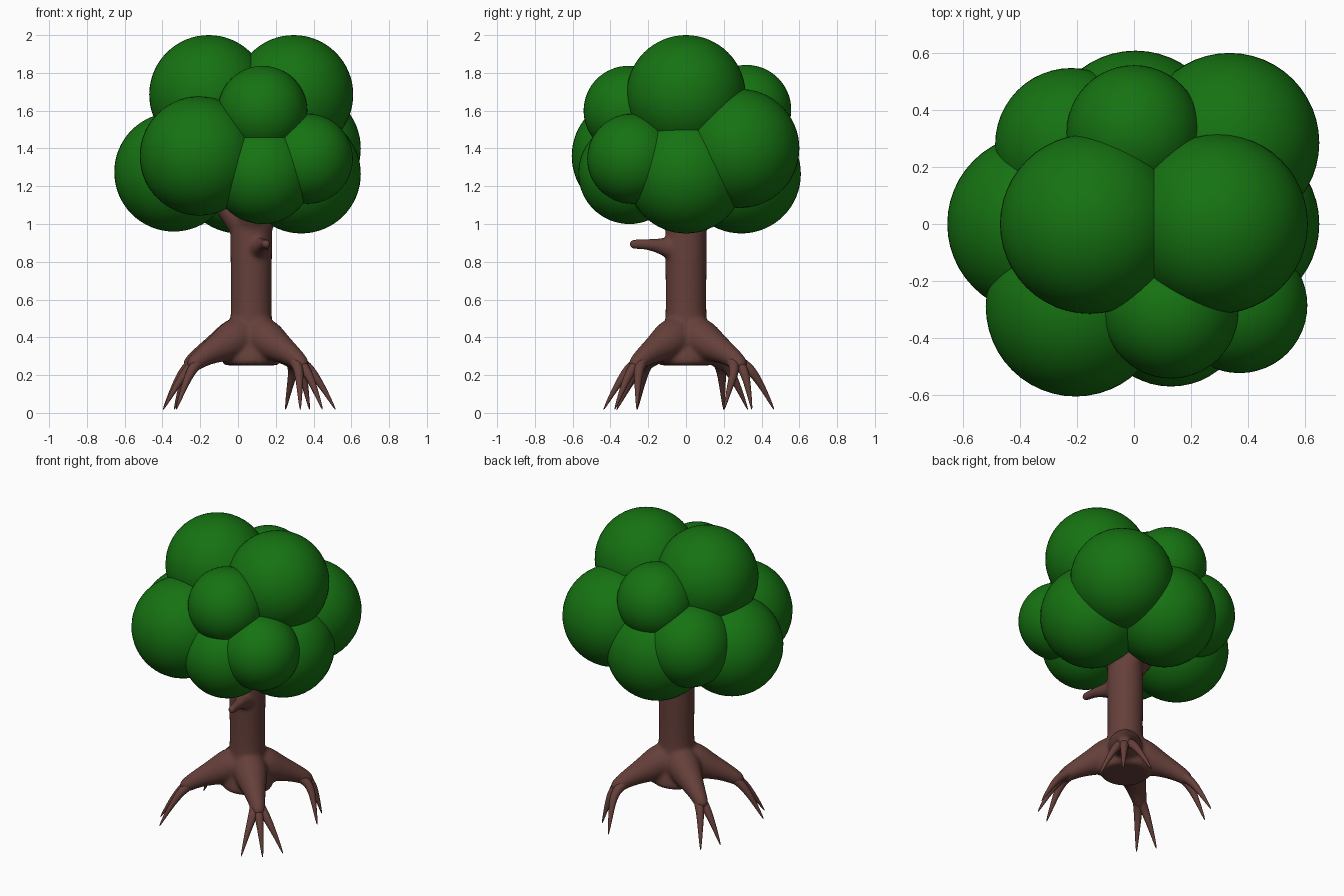
import bpy, bmesh, math
from mathutils import Vector

if "Cube" in bpy.data.objects:
    bpy.data.objects.remove(bpy.data.objects["Cube"])


def material(name, color):
    m = bpy.data.materials.new(name)
    m.diffuse_color = color
    m.use_nodes = True
    m.node_tree.nodes["Principled BSDF"].inputs["Base Color"].default_value = m.diffuse_color
    return m


bark = material("bark", (0.13, 0.05, 0.042, 1))
leaf = material("leaf", (0.008, 0.17, 0.006, 1))


def tube(bm, path, sides=12):
    """Closed tapered tube; path is a list of (point, radius)."""
    pts = [Vector(p) for p, _ in path]
    rings = []
    for i, (_, r) in enumerate(path):
        d = pts[min(i + 1, len(pts) - 1)] - pts[max(i - 1, 0)]
        q = d.to_track_quat('Z', 'Y')
        rings.append([bm.verts.new(pts[i] + q @ Vector(
            (r * math.cos(a), r * math.sin(a), 0)))
            for a in (2 * math.pi * k / sides for k in range(sides))])
    for a, b in zip(rings, rings[1:]):
        for k in range(sides):
            n = (k + 1) % sides
            bm.faces.new((a[k], a[n], b[n], b[k]))
    bm.faces.new(rings[0][::-1])
    bm.faces.new(rings[-1])


def finish(bm, name, mat):
    bmesh.ops.recalc_face_normals(bm, faces=bm.faces)
    for f in bm.faces:
        f.smooth = True
    me = bpy.data.meshes.new(name)
    bm.to_mesh(me)
    bm.free()
    me.materials.append(mat)
    ob = bpy.data.objects.new(name, me)
    bpy.context.collection.objects.link(ob)
    return ob


# Trunk core, with a flat underside
CX = 0.07
wood = bmesh.new()
tube(wood, [((CX, 0, z), r) for z, r in (
    (0.25, 0.13), (0.255, 0.16), (0.30, 0.16), (0.38, 0.13), (0.46, 0.112),
    (0.60, 0.108), (0.80, 0.112), (1.0, 0.113), (1.2, 0.10), (1.45, 0.06))], 20)

# Broken stub on the front
tube(wood, [((0.10, -0.03, 0.86), 0.07), ((0.11, -0.10, 0.875), 0.055),
            ((0.13, -0.16, 0.888), 0.038), ((0.145, -0.23, 0.894), 0.029),
            ((0.15, -0.285, 0.894), 0.028), ((0.15, -0.30, 0.894), 0.024)])

# Branches running into the crown
for x, y, z in ((-0.25, 0, 1.27), (0.33, 0, 1.35), (0.07, 0.25, 1.35), (0.07, -0.25, 1.35)):
    tube(wood, [((CX, 0, 0.92), 0.09), ((CX + (x - CX) * 0.3, y * 0.3, 1.06), 0.07),
                ((CX + (x - CX) * 0.6, y * 0.6, 1.15), 0.055), ((x, y, z), 0.04)])

# Four main roots, each splitting into thin tips
root_tips = {
    "front_right": [(0.33, -0.44), (0.45, -0.38), (0.52, -0.26)],
    "back_right": [(0.25, 0.47), (0.38, 0.35), (0.45, 0.20)],
    "back_left": [(-0.34, 0.33), (-0.40, 0.20)],
    "front_left": [(-0.33, -0.37), (-0.40, -0.26)],
}
profile = ((0.0, 0.42, 0.10), (0.10, 0.40, 0.115), (0.18, 0.355, 0.092),
           (0.26, 0.325, 0.068), (0.34, 0.285, 0.052), (0.41, 0.235, 0.040))
for name, tips in root_tips.items():
    mean = sum((Vector((x, y, 0)) for x, y in tips), Vector()) / len(tips)
    d = (mean - Vector((CX, 0, 0))).normalized()

    def along(s, z):
        return Vector((CX, 0, z)) + d * s

    tube(wood, [(along(s, z), r) for s, z, r in profile])
    for i, (x, y) in enumerate(tips):
        end = Vector((x, y, 0.01))
        off = (Vector((x, y, 0)) - mean)
        bend = along(0.40, 0.235) + off * 0.3
        mid = bend.lerp(end, 0.5) + Vector((0, 0, 0.012))
        bm = bmesh.new()
        tube(bm, [(along(0.29, 0.30), 0.034), (along(0.34, 0.275) + off * 0.1, 0.034),
                  (bend, 0.029), (mid, 0.017), (end, 0.004)], 10)
        tip = finish(bm, f"root_tip_{name}_{i + 1}", bark)
        tip.modifiers.new("round", 'SUBSURF').levels = 2

# Blend trunk, stub, branches and roots into one smooth skin
trunk = finish(wood, "trunk", bark)
sub = trunk.modifiers.new("round", 'SUBSURF')
sub.levels = sub.render_levels = 2
rem = trunk.modifiers.new("blend", 'REMESH')
rem.mode = 'VOXEL'
rem.voxel_size = 0.011
rem.use_smooth_shade = True
smo = trunk.modifiers.new("soften", 'SMOOTH')
smo.factor = 0.5
smo.iterations = 14

# Crown: overlapping leaf balls (x, y, z, radius)
balls = [
    (-0.155, 0, 1.685, 0.315), (0.295, 0, 1.685, 0.315),
    (-0.205, -0.29, 1.36, 0.315), (-0.34, 0, 1.275, 0.315),
    (0.335, 0, 1.265, 0.315), (0.335, 0.285, 1.40, 0.315),
    (0.005, 0.293, 1.265, 0.315), (-0.22, 0.28, 1.355, 0.267),
    (0.13, -0.305, 1.60, 0.237), (0.0, 0.32, 1.605, 0.237),
    (0.13, -0.30, 1.27, 0.27), (0.37, -0.285, 1.345, 0.238),
]
for i, (x, y, z, r) in enumerate(balls):
    bm = bmesh.new()
    bmesh.ops.create_uvsphere(bm, u_segments=48, v_segments=32, radius=r)
    finish(bm, f"leaf_ball_{i + 1}", leaf).location = (x, y, z)
